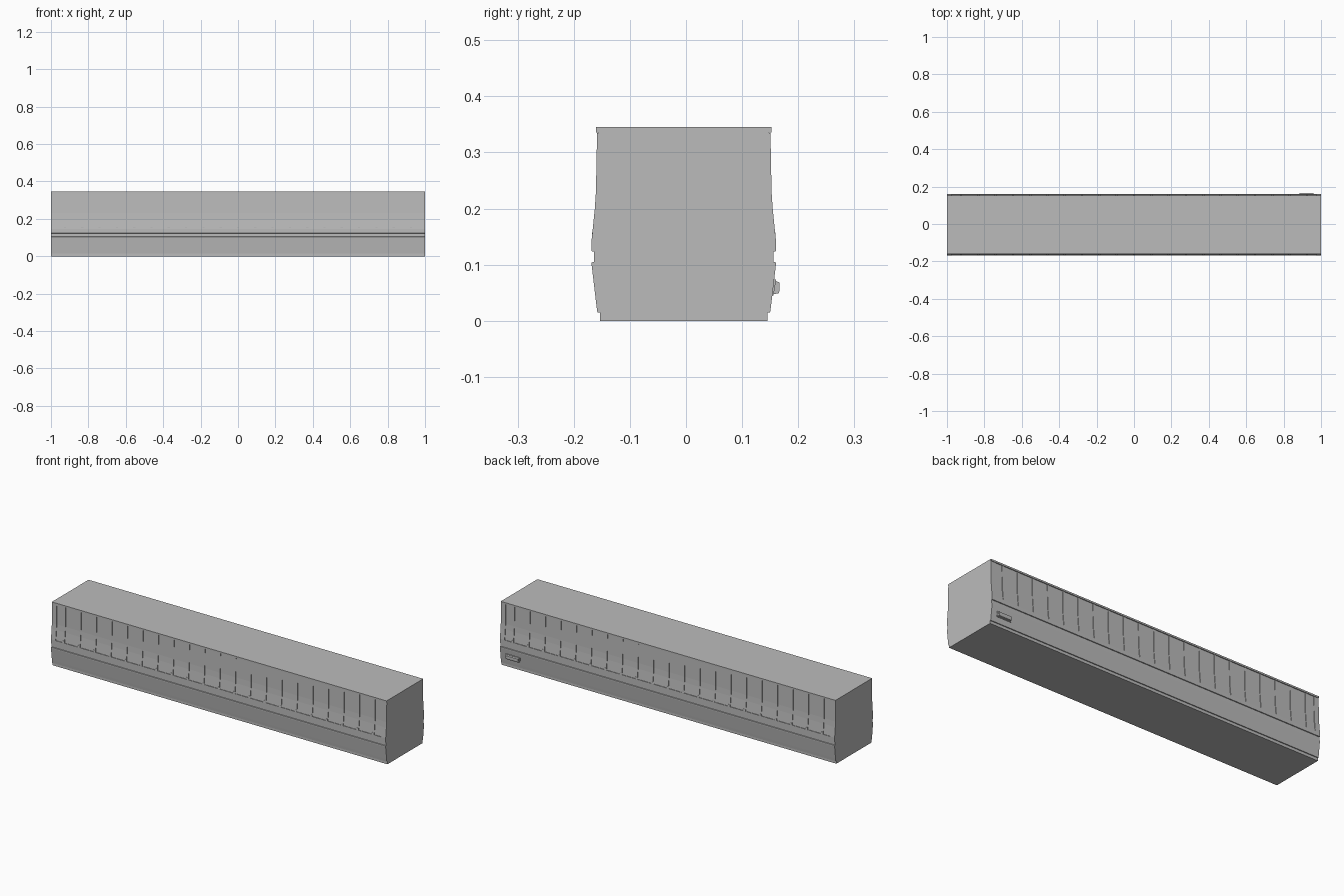
import bpy, bmesh

if "Cube" in bpy.data.objects:
    bpy.data.objects.remove(bpy.data.objects["Cube"])

grey = bpy.data.materials.new("body_grey")
grey.diffuse_color = (0.5, 0.5, 0.5, 1)
grey.use_nodes = True
grey.node_tree.nodes["Principled BSDF"].inputs["Base Color"].default_value = grey.diffuse_color
CY = -0.004  # body centre; the rear box makes up the difference


def extrude_x(name, pts, spans):
    """Extrude a (y, z) outline along x for each span in one object."""
    bm = bmesh.new()
    for x0, x1 in spans:
        a = [bm.verts.new((x0, y + CY, z)) for y, z in pts]
        b = [bm.verts.new((x1, y + CY, z)) for y, z in pts]
        bm.faces.new(a)
        bm.faces.new(b[::-1])
        n = len(pts)
        for i in range(n):
            j = (i + 1) % n
            bm.faces.new((a[j], a[i], b[i], b[j]))
    bmesh.ops.recalc_face_normals(bm, faces=bm.faces)
    me = bpy.data.meshes.new(name)
    bm.to_mesh(me)
    bm.free()
    me.materials.append(grey)
    ob = bpy.data.objects.new(name, me)
    bpy.context.collection.objects.link(ob)
    return ob


# half outlines (half width, height)
lower = [(0.149, 0), (0.149, 0.015), (0.154, 0.015), (0.156, 0.03), (0.164, 0.098),
         (0.164, 0.104), (0.160, 0.105), (0.160, 0.123), (0.164, 0.124), (0.164, 0.146)]
upper = [(0.164, 0.146), (0.1585, 0.2), (0.1565, 0.23), (0.1545, 0.335)]
lip = [(0.1565, 0.336), (0.1565, 0.345)]
D = 0.003  # depth of the side panels behind the posts

half = lower + [(y - D, z) for y, z in upper] + [(upper[-1][0] - D, 0.336)] + lip
extrude_x("body", half + [(-y, z) for y, z in reversed(half)], [(-1, 1)])

# side posts, post feet and end borders, both sides
step, w = 0.0925, 0.006
posts = [(k * step - w, k * step + w) for k in range(-10, 11)]
ends = [(-1, -0.972), (0.972, 1)]
for s, side in ((-1, "front"), (1, "rear")):
    strip = upper + [(y - 2 * D, z) for y, z in reversed(upper)]
    strip = [(s * y, z) for y, z in strip]
    extrude_x(side + "_posts", strip, posts)
    extrude_x(side + "_end_borders", strip, ends)
    foot = [(0.1635, 0.146), (0.1635, 0.157), (0.158, 0.159), (0.158, 0.146)]
    extrude_x(side + "_post_feet", [(s * y, z) for y, z in foot], posts)

# equipment box low on the rear side, following the sloped skirt
extrude_x("rear_box_base", [(0.154, 0.044), (0.160, 0.045), (0.1645, 0.073), (0.158, 0.075)],
          [(0.88, 0.967)])
extrude_x("rear_box_cover", [(0.158, 0.047), (0.169, 0.049), (0.171, 0.055),
                             (0.171, 0.068), (0.162, 0.072)], [(0.886, 0.961)])
